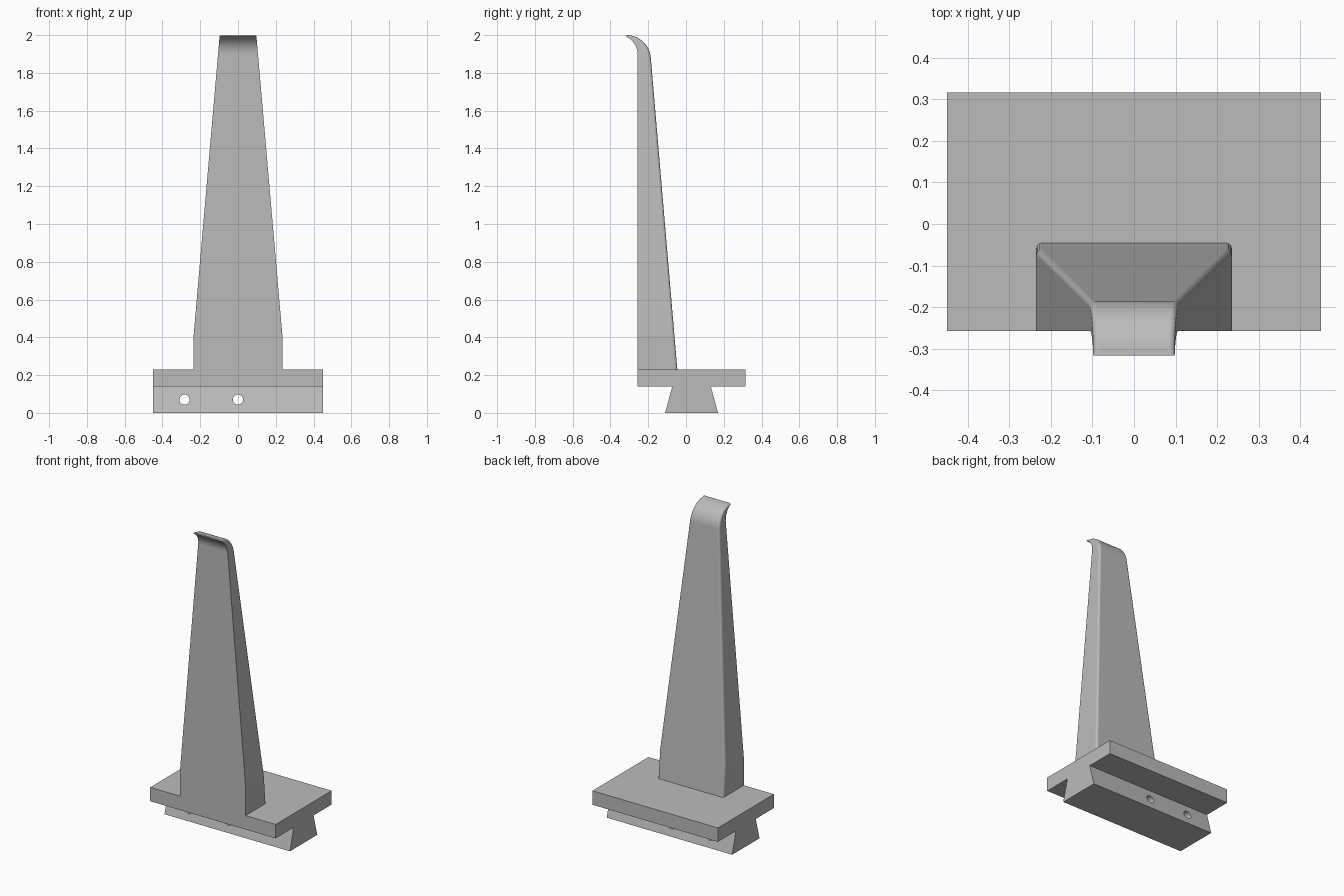
import bpy, bmesh, math
from mathutils import Vector

cube = bpy.data.objects.get("Cube")
if cube:
    bpy.data.objects.remove(cube, do_unlink=True)

# Single plain grey finish
grey = bpy.data.materials.new("plain_grey")
grey.use_nodes = True
colour = (0.5, 0.5, 0.5, 1)
grey.diffuse_color = colour
grey.node_tree.nodes["Principled BSDF"].inputs["Base Color"].default_value = colour

FRONT, BACK = -0.257, 0.316
PLATE_LOW, PLATE_TOP = 0.14, 0.23
HALF_LENGTH = 0.45
MID = (FRONT + BACK) / 2


def finish(name, bm, smooth=True):
    bmesh.ops.recalc_face_normals(bm, faces=bm.faces)
    mesh = bpy.data.meshes.new(name)
    bm.to_mesh(mesh)
    bm.free()
    mesh.materials.append(grey)
    obj = bpy.data.objects.new(name, mesh)
    bpy.context.collection.objects.link(obj)
    bpy.ops.object.select_all(action='DESELECT')
    obj.select_set(True)
    bpy.context.view_layer.objects.active = obj
    if smooth:
        bpy.ops.object.shade_smooth_by_angle(angle=math.radians(30))
    return obj


def loft(bm, rings):
    """Skin a list of closed point rings and cap both ends."""
    loops = [[bm.verts.new(p) for p in ring] for ring in rings]
    n = len(loops[0])
    for a, b in zip(loops, loops[1:]):
        for i in range(n):
            j = (i + 1) % n
            bm.faces.new((a[i], a[j], b[j], b[i]))
    bm.faces.new(loops[0])
    bm.faces.new(loops[-1])
    return loops


# Base: flat plate with a dovetail rail below
half = [(0.14, 0), (0.102, PLATE_LOW), (BACK - MID, PLATE_LOW), (BACK - MID, PLATE_TOP)]
profile = [(MID + y, z) for y, z in half] + [(MID - y, z) for y, z in reversed(half)]
bm = bmesh.new()
loft(bm, [[(x, y, z) for y, z in profile] for x in (-HALF_LENGTH, HALF_LENGTH)])
base = finish("dovetail_base", bm, smooth=False)

# Three cross holes through the rail
bm = bmesh.new()
for x in (-0.283, 0, 0.283):
    made = bmesh.ops.create_cone(bm, cap_ends=True, segments=32,
                                 radius1=0.027, radius2=0.027, depth=0.5)
    for v in made["verts"]:
        v.co = Vector((v.co.x + x, v.co.z + MID, v.co.y + 0.07))
cutter = finish("hole_cutter", bm, smooth=False)
cutter.hide_render = True
cut = base.modifiers.new("holes", 'BOOLEAN')
cut.operation = 'DIFFERENCE'
cut.solver = 'EXACT'
cut.object = cutter
bpy.context.view_layer.objects.active = base
bpy.ops.object.modifier_apply(modifier=cut.name)
bpy.data.objects.remove(cutter, do_unlink=True)
base.select_set(True)
bpy.ops.object.shade_smooth_by_angle(angle=math.radians(30))

# Upright blade: tapering, rounded back corners, tip curling forward
KINK = 0.41
FILLET, STEPS, CURL = 0.014, 6, 16


def half_width(z):
    return 0.235 - max(0, z - KINK) * 0.138 / (2 - KINK)


def back_y(z):
    return -0.046 - (z - PLATE_TOP) * 0.085


stations = [((FRONT, z), (back_y(z), z)) for z in (PLATE_TOP, KINK)]
for i in range(CURL + 1):
    t = i / CURL
    a = math.radians(66 * t)
    b = math.radians(5 + 85 * t)
    stations.append(((FRONT - 0.1 + 0.1 * math.cos(a), 1.9 + 0.1 * math.sin(a)),
                     (-0.316 + 0.13 * math.cos(b), 1.87 + 0.13 * math.sin(b))))


def section(inner, outer):
    inner, outer = Vector(inner), Vector(outer)
    depth = (outer - inner).length
    r = min(FILLET, depth * 0.8)
    right = [(0, 0)]                       # (inset from side, distance from front)
    for k in range(STEPS + 1):
        q = math.pi / 2 * k / STEPS
        right.append((r * (1 - math.cos(q)), depth - r * (1 - math.sin(q))))
    ring = []
    for side, points in ((1, right), (-1, right[::-1])):
        for inset, d in points:
            y, z = inner.lerp(outer, d / depth)
            ring.append((side * (half_width(z) - inset), y, z))
    return ring


bm = bmesh.new()
loops = loft(bm, [section(*s) for s in stations])
kink = set(loops[1])
for e in bm.edges:
    if e.verts[0] in kink and e.verts[1] in kink:
        e.smooth = False
blade = finish("curled_blade", bm)
weighted = blade.modifiers.new("even_shading", 'WEIGHTED_NORMAL')
weighted.keep_sharp = True
